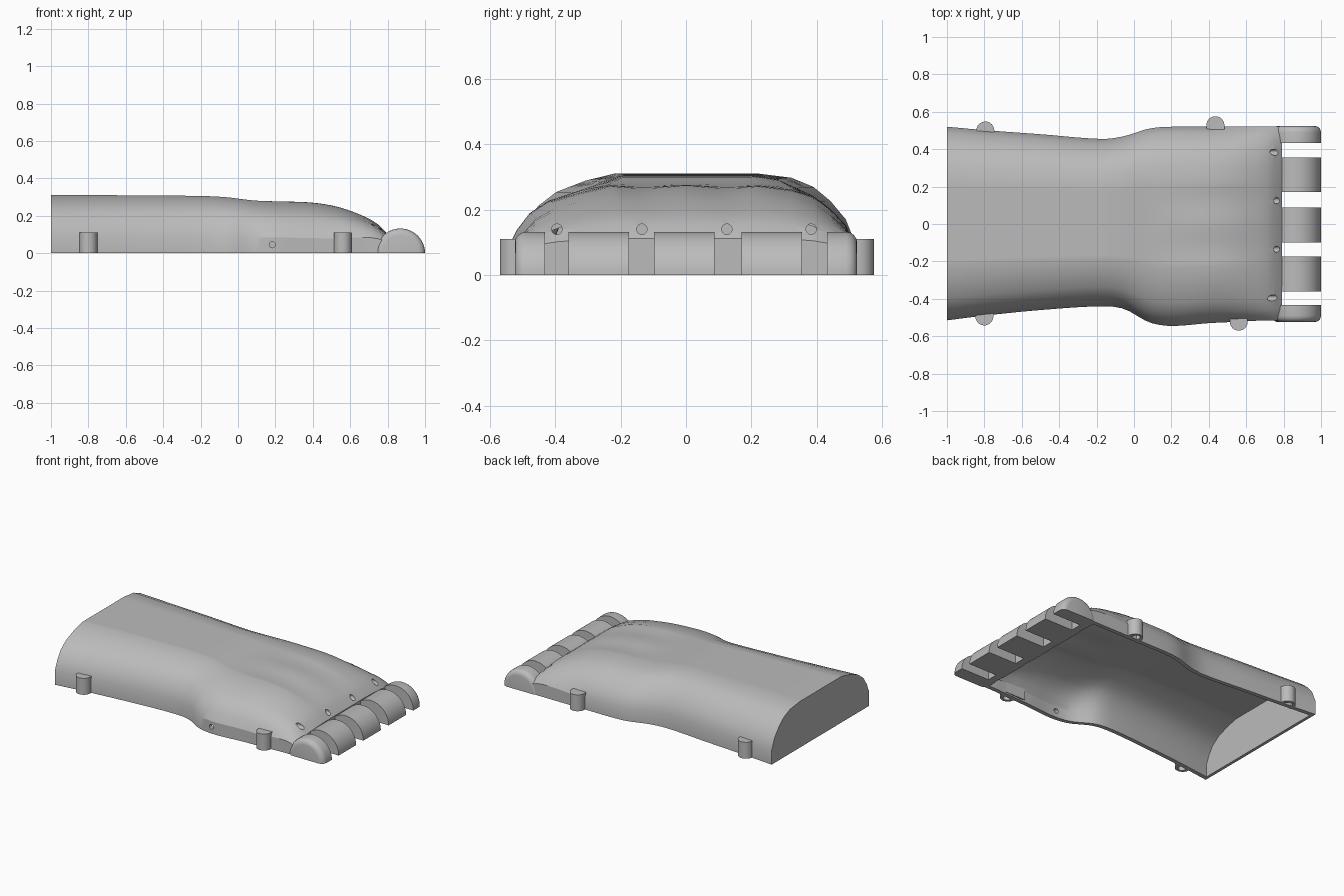
import bpy, bmesh, math
from mathutils import Vector, Matrix

if "Cube" in bpy.data.objects:
    bpy.data.objects.remove(bpy.data.objects["Cube"])

grey = bpy.data.materials.new("plain grey")
grey.diffuse_color = (0.5, 0.5, 0.5, 1)
grey.use_nodes = True
grey.node_tree.nodes["Principled BSDF"].inputs["Base Color"].default_value = grey.diffuse_color


def make(name, bm):
    bmesh.ops.recalc_face_normals(bm, faces=bm.faces)
    me = bpy.data.meshes.new(name)
    bm.to_mesh(me)
    bm.free()
    ob = bpy.data.objects.new(name, me)
    bpy.context.collection.objects.link(ob)
    me.materials.append(grey)
    return ob


def loft(name, rings):
    """Closed solid through a list of equal-length rings."""
    bm = bmesh.new()
    vs = [[bm.verts.new(p) for p in r] for r in rings]
    n = len(vs[0])
    for a, b in zip(vs, vs[1:]):
        for i in range(n):
            j = (i + 1) % n
            bm.faces.new((a[i], a[j], b[j], b[i]))
    bm.faces.new(vs[0])
    bm.faces.new(vs[-1])
    return make(name, bm)


def rod(name, centre, direction, radius, length, seg=24):
    bm = bmesh.new()
    rot = Vector((0, 0, 1)).rotation_difference(Vector(direction)).to_matrix().to_4x4()
    bmesh.ops.create_cone(bm, cap_ends=True, segments=seg, radius1=radius, radius2=radius,
                          depth=length, matrix=Matrix.Translation(centre) @ rot)
    return make(name, bm)


def cut(ob, cutter):
    m = ob.modifiers.new("cut", 'BOOLEAN')
    m.object, m.operation, m.solver = cutter, 'DIFFERENCE', 'EXACT'
    bpy.context.view_layer.objects.active = ob
    bpy.ops.object.modifier_apply(modifier=m.name)
    bpy.data.objects.remove(cutter)


def smooth(ob, angle):
    bpy.ops.object.select_all(action='DESELECT')
    ob.select_set(True)
    bpy.context.view_layer.objects.active = ob
    bpy.ops.object.shade_smooth_by_angle(angle=math.radians(angle))


# Stations along the arm: x, front y, back y, top z
STATIONS = [(-1, -.515, .52, .31), (-.8, -.49, .502, .31), (-.5, -.46, .48, .309),
            (-.17, -.44, .455, .305), (-.05, -.455, .47, .298), (.08, -.525, .51, .282),
            (.2, -.545, .52, .277), (.4, -.53, .52, .27), (.55, -.523, .52, .243),
            (.7, -.515, .52, .185), (.76, -.515, .52, .145), (.79, -.515, .52, .112)]
# Cross-section shoulders as fractions of half width and height
LEFT = [(1, .3), (.95, .5), (.88, .68), (.77, .82), (.6, .93)]
RIGHT = [(1, .3), (.94, .55), (.85, .73), (.75, .87), (.62, .96)]


def station(x):
    k = max(i for i in range(len(STATIONS) - 1) if STATIONS[i][0] <= x + 1e-9)
    a, b = STATIONS[k], STATIONS[k + 1]
    p, q = STATIONS[max(k - 1, 0)], STATIONS[min(k + 2, len(STATIONS) - 1)]
    h = b[0] - a[0]
    t = (x - a[0]) / h
    out = []
    for c in (1, 2, 3):
        m0 = (b[c] - p[c]) / (b[0] - p[0]) * h
        m1 = (q[c] - a[c]) / (q[0] - a[0]) * h
        out.append((2*t**3 - 3*t*t + 1)*a[c] + (t**3 - 2*t*t + t)*m0
                   + (3*t*t - 2*t**3)*b[c] + (t**3 - t*t)*m1)
    return out


def section(x, wall=0.0):
    y0, y1, top = station(min(x, .79))
    y0, y1, top = y0 + wall, y1 - wall, top - wall
    box = 1 - .5 * max(0, min(1, (x - .5) / .29))     # squarer towards the knuckles
    crown = [(-.43 + .86 * i / 16, 1) for i in range(17)]
    prof = [(-f, z) for f, z in LEFT] + crown + [(f, z) for f, z in reversed(RIGHT)]
    base = -.05 if wall else 0
    pts = [(x, y0, base)]
    ridge = .007 * max(0, math.sin(math.pi * (x - .1) / .65)) if .1 < x < .75 else 0
    for f, z in prof:
        y = f * (-y0 if f < 0 else y1)
        dz = -ridge * (1 + math.cos(2 * math.pi * y / .257 + math.pi)) / 2 if z > .9 else 0
        pts.append((x, y, top * z ** box + dz))
    return pts + [(x, y1, base)]


# Hollow forearm and back of hand, open underneath
N = 44
shell = loft("hand_shell", [section(-1 + 1.79 * i / N) for i in range(N + 1)])
cut(shell, loft("cavity", [section(-.98 + 1.72 * i / N, .028) for i in range(N + 1)]))

# Cord holes above the finger gaps, and one on the front side
for y in (-.395, -.135, .125, .383):
    cut(shell, rod("cord_hole", (.77, y, .14), (1, 0, 0), .016, .2))
cut(shell, rod("side_hole", (.183, -.53, .045), (0, 1, 0), .016, .2))
smooth(shell, 25)


# Half-round knuckles; the two outer ones have rounded outer edges
def knuckle(name, rings, seg=28):
    ob = loft(name, [[(.868 + r * math.cos(math.pi * i / seg), y, r * math.sin(math.pi * i / seg))
                      for i in range(seg + 1)] for y, r in rings])
    smooth(ob, 35)


for y0, y1 in ((-.36, -.175), (-.098, .087), (.17, .355)):
    knuckle("finger_knuckle", [(y0, .132), (y1, .132)])
for s in (-1, 1):
    edge = [(s * (.49 + .034 * math.sin(a)), .098 + .034 * math.cos(a))
            for a in (0, .4, .8, 1.2, math.pi / 2)]
    knuckle("outer_knuckle", [(s * .432, .132)] + edge)

# Vertical alignment pegs half sunk in the sides, with blind sockets below
for x, y in ((-.795, .5), (-.8, -.494), (.435, .528), (.56, -.522)):
    s = 1 if y > 0 else -1
    bm = bmesh.new()
    outline = [(x + .048 * math.cos(a), y + s * .048 * math.sin(a))
               for a in [math.pi * i / 20 for i in range(21)]]
    outline += [(x - .048, y - s * .025), (x + .048, y - s * .025)]
    bm.free()
    peg = loft("alignment_peg", [[(px, py, z) for px, py in outline] for z in (0, .11)])
    cut(peg, rod("socket", (x, y + s * .008, .03), (0, 0, 1), .025, .1))
    smooth(peg, 30)

# Small pads blending the two hand pegs into the shell
for x0, x1, s in ((.37, .525, 1), (.45, .6, -1)):
    loft("peg_pad", [[(x0, s * .49, z), (x1, s * .49, z), (x1, s * .495, z), (.5*(x0+x1), s * .522, z)]
                     for z in (.01, .085)])
